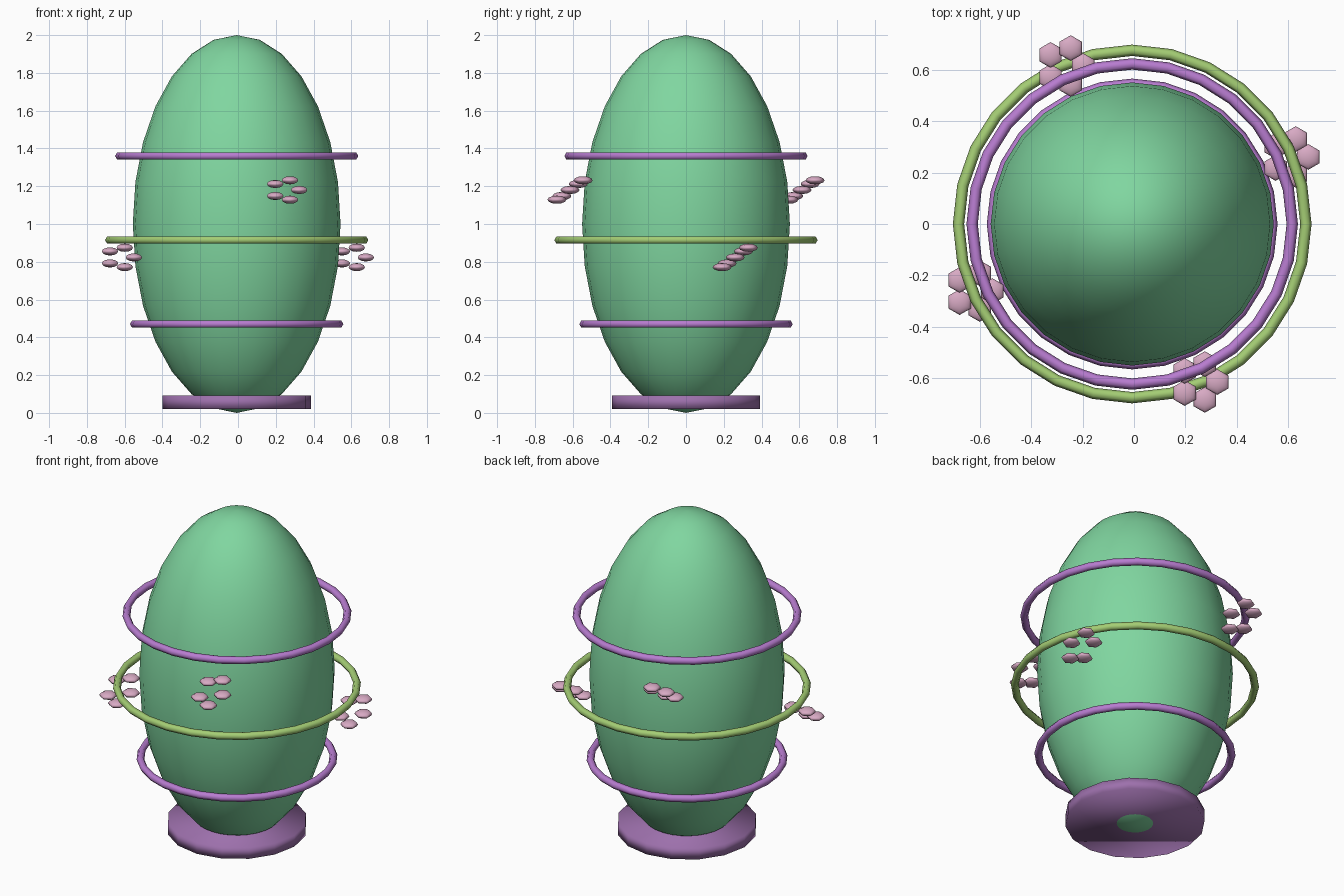
import bpy
from math import cos, sin, radians

cube = bpy.data.objects.get("Cube")
if cube:
    bpy.data.objects.remove(cube, do_unlink=True)

CX = -0.007  # egg axis


def material(name, rgb):
    """Flat material from 8-bit sRGB values."""
    lin = [((c / 255 + 0.055) / 1.055) ** 2.4 for c in rgb] + [1]
    mat = bpy.data.materials.new(name)
    mat.use_nodes = True
    mat.diffuse_color = lin
    bsdf = next(n for n in mat.node_tree.nodes if n.type == 'BSDF_PRINCIPLED')
    bsdf.inputs["Base Color"].default_value = lin
    return mat


def finish(name, mat, scale=(1, 1, 1)):
    """Name, scale, colour and smooth the primitive just added."""
    obj = bpy.context.object
    obj.name = name
    obj.scale = scale
    obj.data.materials.append(mat)
    bpy.ops.object.shade_smooth()
    return obj


green = material("mint green", (128, 214, 160))
violet = material("violet", (184, 124, 208))
plum = material("dull plum", (157, 112, 172))
lime = material("lime green", (164, 205, 116))
pink = material("dusty pink", (216, 170, 196))

# Egg body
bpy.ops.mesh.primitive_uv_sphere_add(segments=28, ring_count=14, radius=1, location=(CX, 0, 1))
finish("egg_body", green, (0.55, 0.55, 1))

# Base disc, shaded smooth right over its rim
bpy.ops.mesh.primitive_cylinder_add(vertices=16, radius=0.393, depth=0.07, location=(CX, 0, 0.056))
finish("base_disc", plum)

# Floating rings
for name, radius, z, mat in (("lower_ring", 0.543, 0.47, violet),
                             ("middle_ring", 0.675, 0.915, lime),
                             ("upper_ring", 0.622, 1.36, violet)):
    bpy.ops.mesh.primitive_torus_add(major_radius=radius, minor_radius=0.022, major_segments=28,
                                     minor_segments=6, location=(CX, 0, z))
    finish(name, mat)

# Four flowers around the egg, each of five flattened petals on a slanted circle
bpy.ops.mesh.primitive_uv_sphere_add(segments=6, ring_count=6, radius=0.05)
first = finish("petal", pink, (1, 1, 0.43))
for f in range(4):
    turn = radians(23 + 90 * f)
    z = 1.18 if f % 2 else 0.823
    for p in range(5):
        a = radians(72 * p)
        petal = first if f == p == 0 else first.copy()
        if petal is not first:
            bpy.context.collection.objects.link(petal)
        petal.name = f"flower_{f + 1}_petal_{p + 1}"
        petal.location = (CX + 0.667 * cos(turn) + 0.07 * cos(a),
                          0.667 * sin(turn) + 0.073 * sin(a),
                          z + 0.054 * sin(a))
